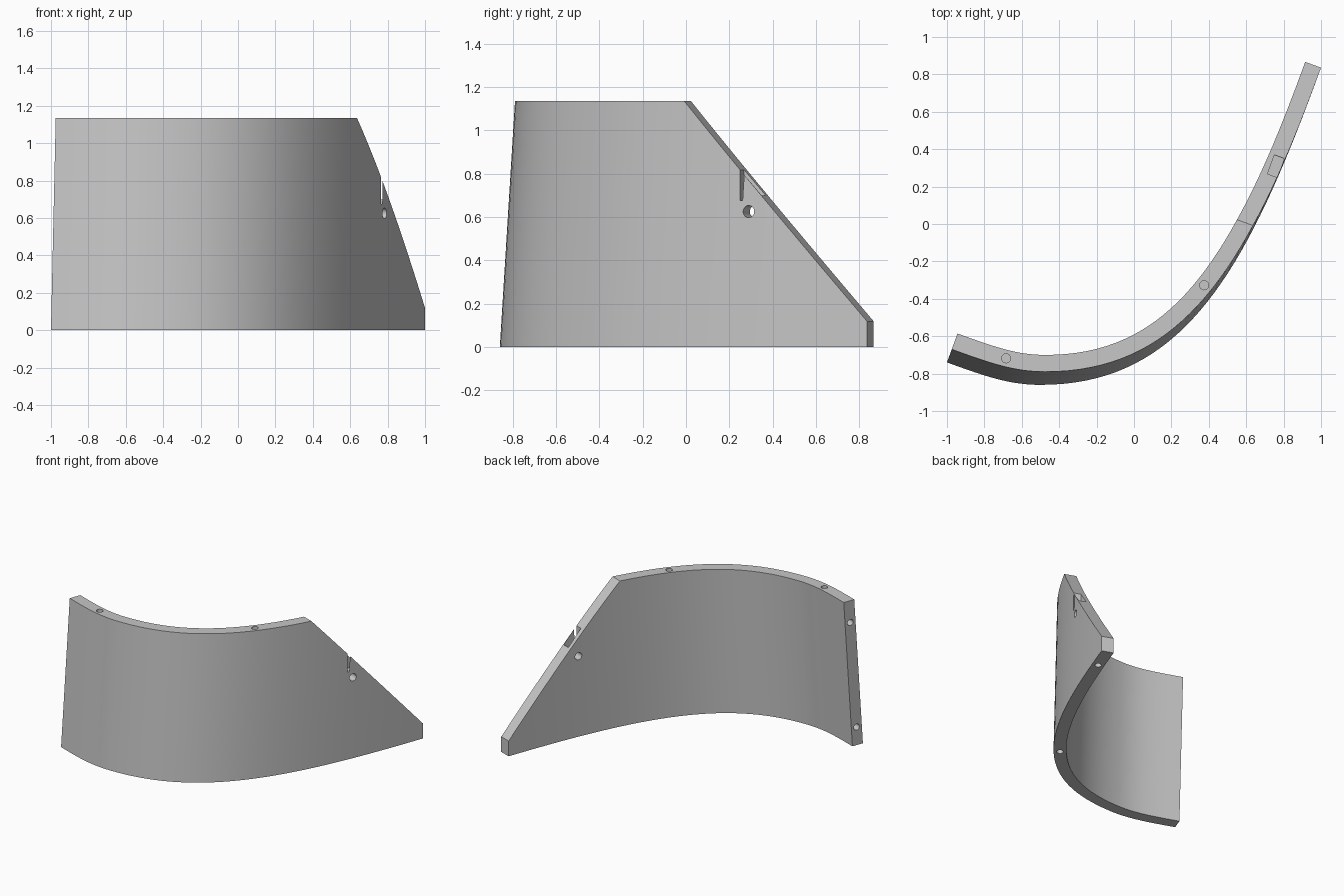
import bpy, bmesh, math
from mathutils import Vector, Matrix

cube = bpy.data.objects.get("Cube")
if cube:
    bpy.data.objects.remove(cube, do_unlink=True)

HEIGHT, THICK, LEAN = 1.135, 0.09, 0.0656
TURN = Matrix.Rotation(math.radians(-20), 4, 'Z')
BACK = TURN.inverted()
STEPS = 36

# Outer foot line: a short tight curve, then a long opening one, in the wall's own axes
START, LOW, END = (BACK @ Vector(p) for p in ((-1, -0.74, 0), (-0.5, -0.86, 0), (1, 0.836, 0)))
LEVEL = BACK @ Vector((1, 0, 0))
ALONG, ACROSS = Vector((1, 0, 0)), Vector((0, 1, 0))
SEGMENTS = ((START, START + ALONG * 0.22, LOW - LEVEL * 0.165, LOW),
            (LOW, LOW + LEVEL * 0.77, END - ACROSS * 1.15, END))

grey = bpy.data.materials.new("plain_grey")
grey.use_nodes = True
grey.diffuse_color = (0.57, 0.57, 0.57, 1)
grey.node_tree.nodes["Principled BSDF"].inputs["Base Color"].default_value = (0.57, 0.57, 0.57, 1)


def wall_point(t, depth, z):
    """Point on the leaning wall: t from 0 to 2 along the curve, depth inward from the outer face."""
    part = min(int(t), 1)
    a, b, c, d = SEGMENTS[part]
    t -= part
    s = 1 - t
    p = a * s**3 + b * 3 * s * s * t + c * 3 * s * t * t + d * t**3
    way = ((b - a) * s * s + (c - b) * 2 * s * t + (d - c) * t * t).normalized()
    return p + Vector((-way.y, way.x, 0)) * depth + Vector((0, LEAN * z, z))


def finish(bm, name):
    bmesh.ops.recalc_face_normals(bm, faces=bm.faces)
    bmesh.ops.transform(bm, matrix=TURN, verts=bm.verts)
    mesh = bpy.data.meshes.new(name)
    bm.to_mesh(mesh)
    bm.free()
    mesh.materials.append(grey)
    obj = bpy.data.objects.new(name, mesh)
    bpy.context.collection.objects.link(obj)
    return obj


# Curved leaning wall, swept column by column
bm = bmesh.new()
corners = ((0, 0), (0, HEIGHT), (THICK, HEIGHT), (THICK, 0))
stations = [i / 16 for i in range(16)] + [1 + i / STEPS for i in range(STEPS + 1)]
columns = [[wall_point(t, d, z) for d, z in corners] for t in stations]
columns.append([p + ACROSS * 0.05 for p in columns[-1]])
rings = [[bm.verts.new(p) for p in col] for col in columns]
for a, b in zip(rings, rings[1:]):
    for i in range(4):
        j = (i + 1) % 4
        bm.faces.new((a[i], a[j], b[j], b[i]))
bm.faces.new(rings[0])
bm.faces.new(rings[-1])
bmesh.ops.recalc_face_normals(bm, faces=bm.faces)


def slice_off(point, normal):
    geom = bm.verts[:] + bm.edges[:] + bm.faces[:]
    cut = bmesh.ops.bisect_plane(bm, geom=geom, plane_co=point, plane_no=normal,
                                 clear_outer=True)["geom_cut"]
    rim = [e for e in cut if isinstance(e, bmesh.types.BMEdge)]
    bmesh.ops.holes_fill(bm, edges=rim, sides=0)


# Sloping upper edge and upright tip
slice_off((0, 0.21, HEIGHT), (0, 1.015, 0.916))
slice_off((0, END.y, 0), (0, 1, 0))
wall = finish(bm, "curved_wall")

# Cutters: peg holes, cross hole and edge pocket
bm = bmesh.new()


def drill(centre, length, axis='Z', radius=0.024):
    m = Matrix.Translation(centre)
    if axis == 'X':
        m = m @ Matrix.Rotation(math.pi / 2, 4, 'Y')
    bmesh.ops.create_cone(bm, cap_ends=True, segments=24, radius1=radius,
                          radius2=radius, depth=length, matrix=m)


for t in (0.53, 1.495):
    drill(wall_point(t, THICK / 2, HEIGHT), 0.2)
for t in (1.465, 1.94):
    drill(wall_point(t, THICK / 2, 0), 0.12)
for z in (0.14, 0.965):
    drill(wall_point(0, THICK / 2, z), 0.2, 'X')
drill((0.62, 0.54, 0.625), 0.3, 'X', 0.028)
bmesh.ops.create_cube(bm, size=1, matrix=Matrix.Translation((0.607, 0.55, 0.825))
                      @ Matrix.Diagonal((0.056, 0.108, 0.3, 1)))
cutter = finish(bm, "hole_cutters")
cutter.hide_render = True

# Apply the cut, then smooth the curved faces
mod = wall.modifiers.new("holes", 'BOOLEAN')
mod.operation = 'DIFFERENCE'
mod.solver = 'EXACT'
mod.object = cutter
bpy.ops.object.select_all(action='DESELECT')
wall.select_set(True)
bpy.context.view_layer.objects.active = wall
bpy.ops.object.modifier_apply(modifier=mod.name)
bpy.data.objects.remove(cutter, do_unlink=True)
bpy.ops.object.shade_smooth_by_angle(angle=math.radians(30))
